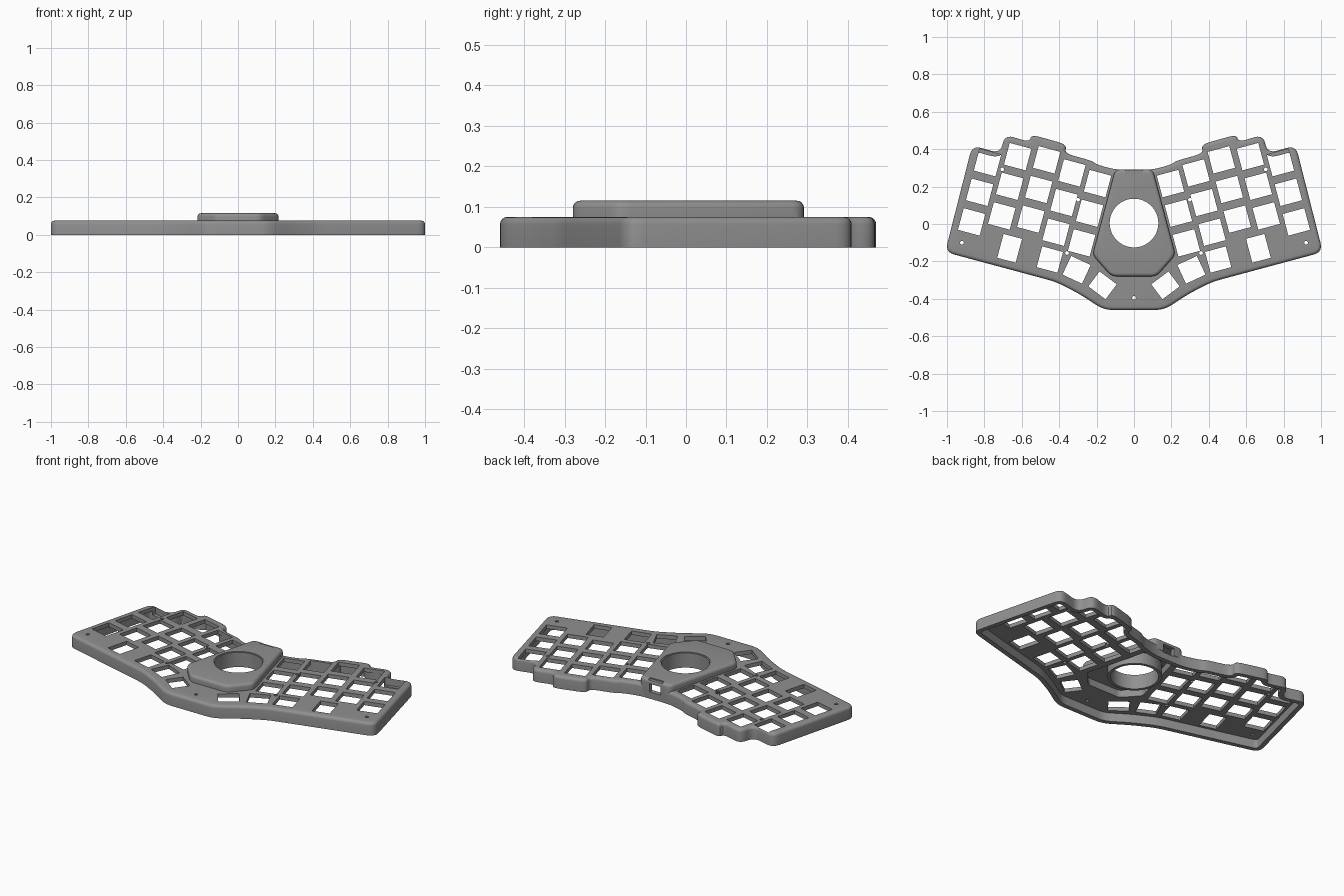
import bpy, bmesh, math
from mathutils import Vector, Matrix, geometry

if "Cube" in bpy.data.objects:
    bpy.data.objects.remove(bpy.data.objects["Cube"])

grey = bpy.data.materials.new("case grey")
grey.diffuse_color = (0.28, 0.28, 0.28, 1)
grey.use_nodes = True
grey.node_tree.nodes["Principled BSDF"].inputs["Base Color"].default_value = grey.diffuse_color


def finish(bm, name):
    me = bpy.data.meshes.new(name)
    bm.to_mesh(me)
    bm.free()
    ob = bpy.data.objects.new(name, me)
    bpy.context.collection.objects.link(ob)
    me.materials.append(grey)
    return ob


def mirrored(half):
    """Right half (front to back) completed into a counter-clockwise outline."""
    return [Vector(p) for p in half] + [Vector((-x, y)) for x, y in reversed(half)]


def rounded(pts, d, steps=5):
    """Replace every corner by a small curve starting d before it."""
    out = []
    for i, p in enumerate(pts):
        a, b = pts[i - 1] - p, pts[(i + 1) % len(pts)] - p
        s = p + a.normalized() * min(d, a.length * .45)
        e = p + b.normalized() * min(d, b.length * .45)
        for k in range(steps + 1):
            t = k / steps
            out.append(s * (1 - t) ** 2 + p * 2 * t * (1 - t) + e * t * t)
    return out


def distance(q, pts):
    best = 9
    for i, b in enumerate(pts):
        a = pts[i - 1]
        t = max(0, min(1, (q - a).dot(b - a) / (b - a).length_squared))
        best = min(best, (a + (b - a) * t - q).length)
    return best


def inset(pts, d):
    """Offset inward; points that fold over snap to the nearest sound neighbour."""
    n, out = len(pts), []
    if d < 1e-6:
        return list(pts)
    for i, p in enumerate(pts):
        a = (p - pts[i - 1]).normalized()
        b = (pts[(i + 1) % n] - p).normalized()
        na, nb = Vector((-a.y, a.x)), Vector((-b.y, b.x))
        out.append(p + (na + nb) * d / (1 + na.dot(nb)))
    ok = [i for i, q in enumerate(out) if distance(q, pts) > d * .985]
    return [out[min(ok, key=lambda j: min((i - j) % n, (j - i) % n))] for i in range(n)]


def loft(name, pts, levels):
    """Stack insets of an outline; levels are (inset, z) pairs."""
    bm = bmesh.new()
    rings = [[bm.verts.new((q.x, q.y, z)) for q in inset(pts, d)] for d, z in levels]
    n = len(pts)
    for lo, hi in zip(rings, rings[1:]):
        for i in range(n):
            bm.faces.new((lo[i], lo[(i + 1) % n], hi[(i + 1) % n], hi[i]))
    bm.faces.new(rings[0][::-1])
    bm.faces.new(rings[-1])
    bmesh.ops.remove_doubles(bm, verts=bm.verts, dist=1e-5)
    return finish(bm, name)


def edge_profile(z0, z1, r):
    """Straight wall with a rounded top edge."""
    arc = [(r * (1 - math.cos(a)), z1 - r + r * math.sin(a))
           for a in (math.pi / 2 * k / 4 for k in range(5))]
    return [(0, z0)] + arc


def add_box(bm, x, y, z0, z1, w, h, angle=0):
    m = (Matrix.Translation((x, y, (z0 + z1) / 2)) @ Matrix.Rotation(math.radians(angle), 4, 'Z')
         @ Matrix.Diagonal((w, h, z1 - z0, 1)))
    bmesh.ops.create_cube(bm, size=1, matrix=m)


def add_cyl(bm, x, y, z0, z1, r, seg):
    bmesh.ops.create_cone(bm, cap_ends=True, segments=seg, radius1=r, radius2=r, depth=z1 - z0,
                          matrix=Matrix.Translation((x, y, (z0 + z1) / 2)))


def volume(me):
    bm = bmesh.new()
    bm.from_mesh(me)
    v = bm.calc_volume(signed=True)
    bm.free()
    return v


def boolean(target, tool, op):
    """Apply a boolean with the first solver that gives a plausible volume."""
    before = volume(target.data)
    m = target.modifiers.new(op, 'BOOLEAN')
    m.operation, m.object = op, tool
    for solver in ('EXACT', 'MANIFOLD', 'FLOAT'):
        m.solver = solver
        dg = bpy.context.evaluated_depsgraph_get()
        me = bpy.data.meshes.new_from_object(target.evaluated_get(dg))
        ratio = volume(me) / before
        if (.15 < ratio < 1) if op == 'DIFFERENCE' else (1 < ratio < 2):
            target.data = me
            break
    target.modifiers.remove(m)
    bpy.data.objects.remove(tool)


# Case outline with stepped key columns at the back
outline = rounded(mirrored([
    (.16, -.46), (.29, -.375), (.415, -.31), (1.01, -.15), (.865, .42), (.715, .378),
    (.69, .478), (.56, .438), (.548, .478), (.36, .425), (.37, .377), (.225, .338),
    (.20, .318), (.10, .29)]), .05)
k = 1 / max(p.x for p in outline)
outline = [Vector((p.x * k, p.y)) for p in outline]
case = loft("keyboard_case", outline, edge_profile(0, .075, .018))

# Raised central hub
hub_pts = rounded(mirrored([(.12, -.28), (.222, -.165), (.10, .292)]), .03, 4)
boolean(case, loft("hub", hub_pts, edge_profile(.045, .115, .018)), 'UNION')

# Hollow underside
boolean(case, loft("cavity", outline, [(.027, -.02), (.027, .052)]), 'DIFFERENCE')
boolean(case, loft("hub_cavity", hub_pts, [(.025, .04), (.025, .095)]), 'DIFFERENCE')

# Key openings: five staggered columns of three, then the thumb row
TILT = 15
pitch = .164
up = Vector((-math.sin(math.radians(TILT)), math.cos(math.radians(TILT))))
keys = []
for x, y in [(.783, .328), (.622, .36), (.467, .343), (.332, .273), (.195, .216)]:
    for row in range(3):
        p = Vector((x, y)) - up * pitch * row
        keys.append((p.x, p.y, .12, .12, TILT))
keys += [(.665, -.13, .102, .132, TILT), (.45, -.19, .115, .115, TILT),
         (.307, -.245, .115, .11, 25), (.168, -.328, .115, .10, 37)]
bm = bmesh.new()
for s in (1, -1):
    for x, y, w, h, a in keys:
        add_box(bm, s * x, y, .03, .09, w, h, s * a)
boolean(case, finish(bm, "key_cutter"), 'DIFFERENCE')

# Screw holes
bm = bmesh.new()
for x, y in [(.92, -.10), (.705, .292), (.299, .13), (.358, -.155)]:
    for s in (1, -1):
        add_cyl(bm, s * x, y, .03, .09, .01, 12)
add_cyl(bm, 0, -.395, .03, .09, .01, 12)
boolean(case, finish(bm, "screw_cutter"), 'DIFFERENCE')

# Central round opening
bm = bmesh.new()
add_cyl(bm, 0, .005, .03, .13, .137, 64)
boolean(case, finish(bm, "opening_cutter"), 'DIFFERENCE')

# Cable port through the back of the hub, with a shallow recess above it
for name, z0, z1, w, y0 in [("port_cutter", .04, .09, .075, .25), ("recess_cutter", .108, .13, .09, .268)]:
    bm = bmesh.new()
    add_box(bm, 0, (y0 + .31) / 2, z0, z1, w, .31 - y0)
    boolean(case, finish(bm, name), 'DIFFERENCE')

# Collar lining the round opening
bm = bmesh.new()
prof = [(.130, .025), (.147, .025), (.147, .1), (.138, .1), (.138, .112), (.130, .112)]
N = 64
rings = [[bm.verts.new((r * math.cos(2 * math.pi * i / N), .005 + r * math.sin(2 * math.pi * i / N), z))
          for i in range(N)] for r, z in prof]
for j in range(len(rings)):
    a, b = rings[j - 1], rings[j]
    for i in range(N):
        bm.faces.new((a[i], a[(i + 1) % N], b[(i + 1) % N], b[i]))
collar = finish(bm, "collar")

for ob in (case, collar):
    bpy.ops.object.select_all(action='DESELECT')
    ob.select_set(True)
    bpy.context.view_layer.objects.active = ob
    bpy.ops.object.shade_smooth_by_angle(angle=math.radians(30))
